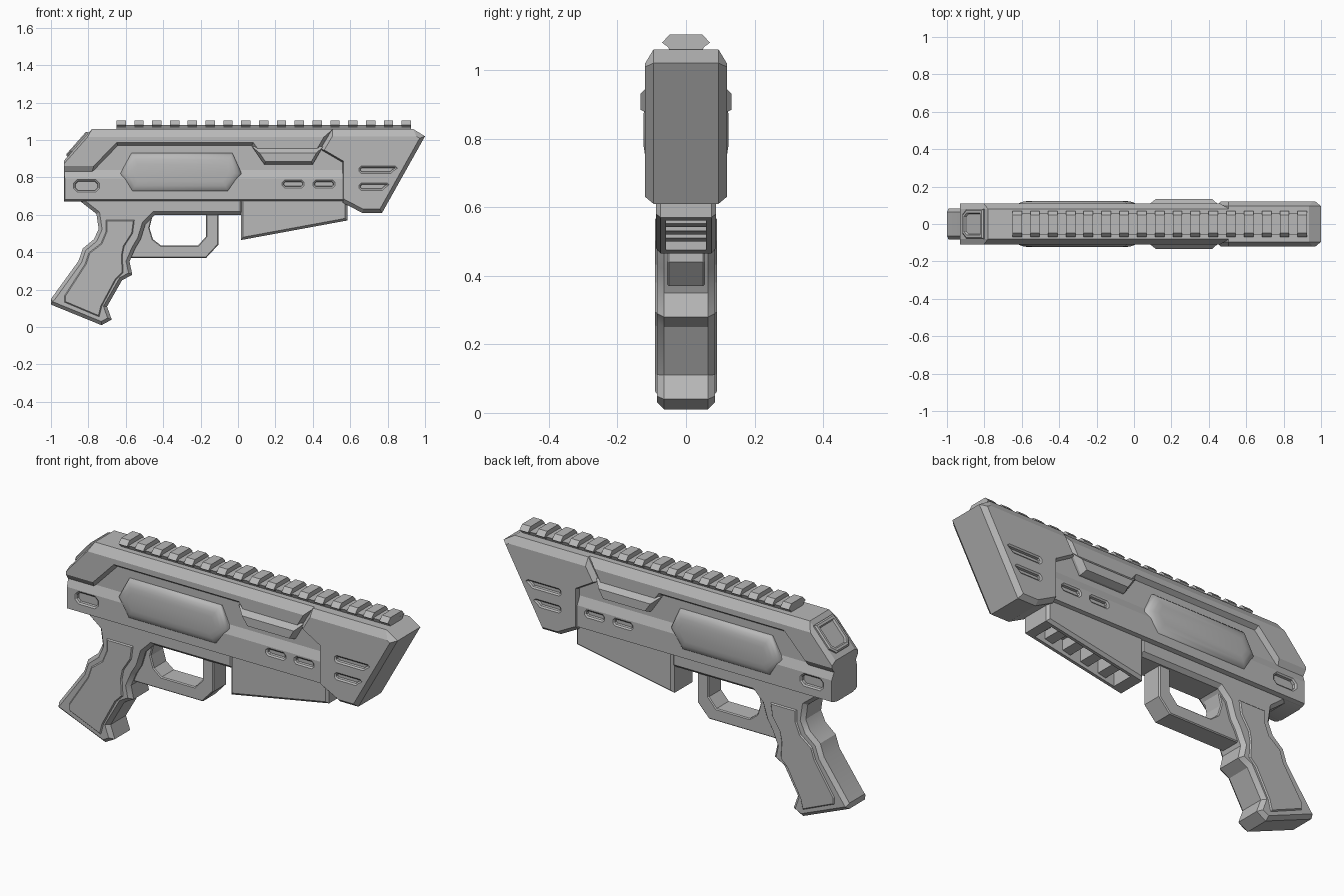
import bpy, bmesh, math
from mathutils import Vector

cube = bpy.data.objects.get("Cube")
if cube:
    bpy.data.objects.remove(cube, do_unlink=True)

grey = bpy.data.materials.new("plain_grey")
grey.use_nodes = True
COLOUR = (0.48, 0.48, 0.48, 1)
grey.diffuse_color = COLOUR
grey.node_tree.nodes["Principled BSDF"].inputs["Base Color"].default_value = COLOUR


def inset(points, amount, weights):
    """Move each edge of a counter-clockwise outline inward by amount * its weight."""
    n = len(points)
    out = []
    for i in range(n):
        p = Vector(points[i])
        d0 = (p - Vector(points[i - 1])).normalized()
        d1 = (Vector(points[(i + 1) % n]) - p).normalized()
        n0, n1 = Vector((-d0.y, d0.x)), Vector((-d1.y, d1.x))
        a, b = amount * weights.get((i - 1) % n, 1), amount * weights.get(i, 1)
        det = n0.x * n1.y - n0.y * n1.x
        if abs(det) < 0.05:
            out.append(p + n0 * a)
        else:
            out.append(p + Vector((a * n1.y - b * n0.y, b * n0.x - a * n1.x)) / det)
    return out


def loft(name, points, layers, axis="y", weights=None):
    """Stack inset copies of an outline; layers are (depth, inset) pairs."""
    place = {"y": lambda p, d: (p.x, d, p.y),
             "x": lambda p, d: (d, p.x, p.y),
             "z": lambda p, d: (p.x, p.y, d)}[axis]
    bm = bmesh.new()
    rings = [[bm.verts.new(place(p, d)) for p in inset(points, i, weights or {})]
             for d, i in layers]
    n = len(points)
    for low, high in zip(rings, rings[1:]):
        for k in range(n):
            j = (k + 1) % n
            bm.faces.new((low[k], low[j], high[j], high[k]))
    bm.faces.new(rings[0])
    bm.faces.new(rings[-1])
    bmesh.ops.recalc_face_normals(bm, faces=bm.faces)
    mesh = bpy.data.meshes.new(name)
    bm.to_mesh(mesh)
    bm.free()
    mesh.materials.append(grey)
    obj = bpy.data.objects.new(name, mesh)
    bpy.context.collection.objects.link(obj)
    return obj


def both(*half):
    """Mirror half-width layers to the opposite side."""
    return [(-d, i) for d, i in reversed(half)] + list(half)


def cut(target, cutter):
    mod = target.modifiers.new("cut", "BOOLEAN")
    mod.operation, mod.solver, mod.object = "DIFFERENCE", "EXACT", cutter
    bpy.context.view_layer.objects.active = target
    bpy.ops.object.modifier_apply(modifier=mod.name)
    bpy.data.objects.remove(cutter, do_unlink=True)


def slot(target, x0, x1, z0, z1, face, lean=0.0):
    """Sink a tapered, clipped-corner slot into both sides of a part."""
    c = (z1 - z0) * 0.3
    shape = [(x0 + c, z0), (x1 - c - lean, z0), (x1 - lean, z0 + c), (x1, z1 - c),
             (x1 - c, z1), (x0 + c, z1), (x0, z1 - c), (x0, z0 + c)]
    for s in (-1, 1):
        cut(target, loft("slot_cutter", shape,
                         [(s * (face - 0.018), 0.011), (s * (face - 0.006), 0.009),
                          (s * (face + 0.001), 0), (s * (face + 0.03), 0)]))


def smooth(obj, degrees):
    bpy.ops.object.select_all(action="DESELECT")
    obj.select_set(True)
    bpy.context.view_layer.objects.active = obj
    bpy.ops.object.shade_smooth_by_angle(angle=math.radians(degrees))


# Body core, recessed behind the shells
loft("body_core", [(-.92, .68), (.6, .68), (.6, 1), (-.8, 1), (-.92, .87)],
     both((.088, 0)))

# Lower body band with sloped upper edge
band = loft("lower_body", [(-.93, .675), (.57, .675), (.57, .84), (-.93, .84)],
            both((.088, 0), (.106, .02)), weights={0: .3, 1: 0, 2: 2.3, 3: .2})
slot(band, -.88, -.74, .72, .79, .106)
for x in (.235, .4):
    slot(band, x, x + .12, .742, .787, .106)

# Upper shell stepping around the side pod
loft("upper_shell",
     [(-.93, .815), (-.785, .815), (-.64, .965), (.07, .965), (.14, .87),
      (.4, .87), (.51, 1.06), (-.78, 1.06), (-.93, .89)],
     both((.08, 0), (.11, .022)), weights={0: 2.1, 7: .5, 8: 0, 6: 2})

# Raised cheek plates
loft("cheek_plate", [(.075, .965), (.14, .87), (.4, .87), (.455, .965)],
     both((.1, 0), (.133, .014)), weights={3: 2.5})

# Soft hexagonal side pods
pod = loft("side_pod", [(-.63, .82), (-.57, .72), (-.05, .72), (.02, .82),
                        (-.03, .93), (-.57, .93)],
           both((.09, 0), (.1, .003), (.112, .014), (.12, .035), (.124, .06)))
smooth(pod, 50)

# Front block with slanted muzzle face
front = loft("front_block",
             [(.56, .665), (.665, .61), (.77, .61), (1, 1.02), (.935, 1.06),
              (.505, 1.06), (.44, .95), (.56, .88)],
             both((.095, 0), (.119, .02)), weights={4: 2, 3: 1.2, 6: .4, 7: .2})
slot(front, .645, .855, .82, .862, .119, .025)
slot(front, .645, .81, .73, .772, .119, .025)

# Framed plate on the rear slope
rear = loft("rear_plate", [(-.085, -.05), (-.05, -.08), (.085, -.08),
                           (.085, .08), (-.05, .08), (-.085, .05)],
            [(-.03, 0), (.008, 0), (.014, .008), (.014, .02), (.004, .026)], "z")
rear.location = (-.855, 0, .975)
rear.rotation_euler.y = -math.atan2(.17, .15)

# Top rail and its teeth
loft("rail_base", [(-.045, 1.05), (.045, 1.05), (.058, 1.08), (-.058, 1.08)],
     [(-.65, 0), (.925, 0)], "x")
for k in range(17):
    x = -.65 + k * .0953
    loft("rail_tooth", [(-.045, 1.062), (.045, 1.062), (.07, 1.08), (.047, 1.104),
                        (-.047, 1.104), (-.07, 1.08)], [(x, 0), (x + .05, 0)], "x")

# Receiver and contoured grip in one outline
grip = loft("receiver_grip",
            [(-1, .12), (-.73, .01), (-.675, .04), (-.7, .11), (-.62, .25),
             (-.565, .28), (-.58, .35), (-.55, .42), (-.52, .47), (-.495, .55),
             (-.445, .6), (.03, .6), (.03, .7), (-.93, .7), (-.93, .67),
             (-.84, .67), (-.757, .605), (-.745, .525), (-.77, .47), (-.83, .42),
             (-.853, .353), (-1, .15)],
            both((.064, 0), (.084, .018)), weights={13: .1, 14: .3, 21: .5})
smooth(grip, 28)

# Raised grip side panels
loft("grip_panel",
     [(-.93, .13), (-.74, .05), (-.725, .11), (-.65, .25), (-.61, .29), (-.615, .38),
      (-.605, .43), (-.56, .5), (-.55, .575), (-.71, .575), (-.71, .51),
      (-.735, .45), (-.8, .4), (-.82, .34), (-.93, .17)],
     both((.08, 0), (.09, .009)))

# Trigger guard loop
loft("trigger_guard",
     [(-.61, .37), (-.17, .37), (-.105, .44), (-.105, .62), (-.17, .62), (-.17, .485),
      (-.215, .435), (-.41, .435), (-.455, .47), (-.473, .53), (-.45, .62), (-.55, .62)],
     both((.05, 0), (.055, .005)))

# Fore-end wedge with a ribbed recess underneath
fore = loft("fore_end", [(.015, .465), (.585, .57), (.585, .69), (.015, .69)],
            both((.074, 0), (.088, .013)), weights={2: 0})
cut(fore, loft("recess_cutter", [(.07, .4), (.54, .4), (.54, .62), (.07, .58)],
               both((.058, 0))))
for k in range(4):
    x = .12 + k * .105
    z = .485 + k * .021
    loft("recess_rib", [(x, z + .015), (x + .045, z + .025), (x + .045, .63), (x, .63)],
         both((.06, 0)))
